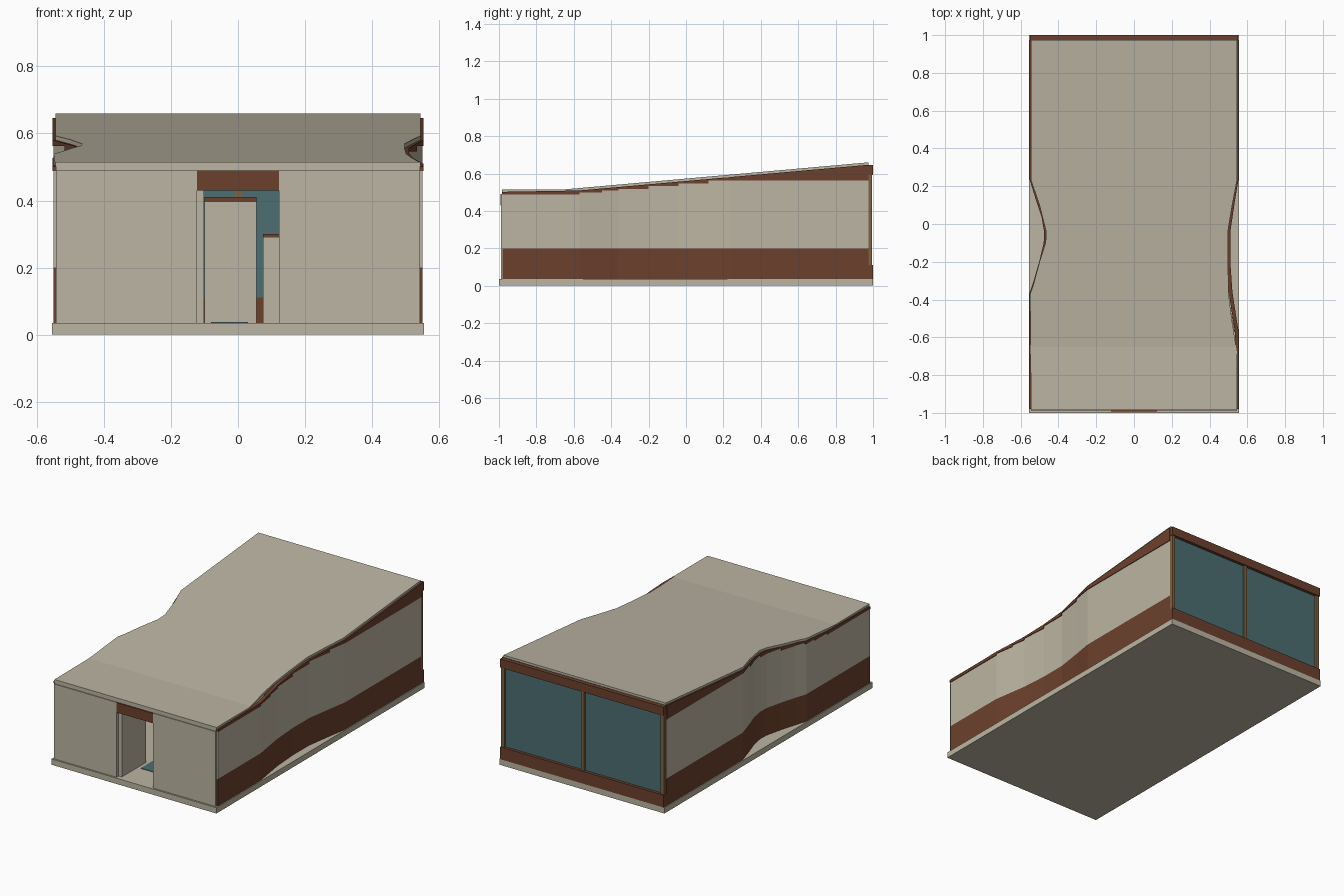
import bpy, bmesh

if "Cube" in bpy.data.objects:
    bpy.data.objects.remove(bpy.data.objects["Cube"])


def material(name, rgb):
    m = bpy.data.materials.new(name)
    lin = [((c / 255 + 0.055) / 1.055) ** 2.4 for c in rgb]
    m.diffuse_color = (*lin, 1)
    m.use_nodes = True
    m.node_tree.nodes["Principled BSDF"].inputs["Base Color"].default_value = m.diffuse_color
    return m


BEIGE = material("beige plaster", (188, 181, 163))
BROWN = material("brown cladding", (108, 64, 45))
TEAL = material("teal glass", (76, 110, 113))
TAN = material("tan timber", (128, 98, 64))


def finish(name, bm, mat):
    bmesh.ops.recalc_face_normals(bm, faces=bm.faces)
    me = bpy.data.meshes.new(name)
    bm.to_mesh(me)
    bm.free()
    me.materials.append(mat)
    ob = bpy.data.objects.new(name, me)
    bpy.context.collection.objects.link(ob)
    return ob


def loft(name, sections, mat):
    """Join four-cornered sections into a closed solid."""
    bm = bmesh.new()
    rings = [[bm.verts.new(p) for p in s] for s in sections]
    for a, b in zip(rings, rings[1:]):
        for i in range(4):
            j = (i + 1) % 4
            bm.faces.new((a[i], a[j], b[j], b[i]))
    bm.faces.new(rings[0])
    bm.faces.new(rings[-1])
    return finish(name, bm, mat)


def box(name, x0, x1, y0, y1, z0, z1, mat):
    return loft(name, [[(x0, y, z0), (x1, y, z0), (x1, y, z1), (x0, y, z1)]
                       for y in (y0, y1)], mat)


def lerp(path, y):
    """x of a (y, x) path at y."""
    for (ya, xa), (yb, xb) in zip(path, path[1:]):
        if ya <= y <= yb:
            return xa + (xb - xa) * (y - ya) / (yb - ya)
    return path[0][1] if y < path[0][0] else path[-1][1]


def roof_top(y):
    return 0.515 + max(0, y + 0.65) * 0.145 / 1.63


# Plan curves as (y, distance from the centre line)
WALL_R = [(-0.98, 0.55), (-0.57, 0.55), (-0.45, 0.531), (-0.36, 0.517), (-0.2, 0.506),
          (-0.04, 0.506), (0.12, 0.53), (0.24, 0.55), (0.975, 0.55)]
WALL_L = [(-0.98, 0.55), (-0.37, 0.55), (-0.3, 0.527), (-0.2, 0.498), (-0.1, 0.474),
          (-0.04, 0.472), (0.04, 0.486), (0.12, 0.513), (0.24, 0.55), (0.975, 0.55)]
ROOF_R = [(-0.985, 0.545), (-0.68, 0.545), (-0.5, 0.517), (-0.38, 0.502), (-0.2, 0.497),
          (-0.04, 0.497), (0.1, 0.52), (0.23, 0.545), (0.975, 0.545)]
ROOF_L = [(-0.985, 0.545), (-0.37, 0.55), (-0.33, 0.535), (-0.2, 0.5), (-0.1, 0.468),
          (-0.04, 0.465), (0.1, 0.5), (0.23, 0.545), (0.975, 0.545)]
# Stepped upper edge of the plaster as (start y, height)
STEPS = [(-0.98, 0.488), (-0.57, 0.498), (-0.45, 0.508), (-0.36, 0.518),
         (-0.2, 0.532), (-0.04, 0.547), (0.12, 0.562)]


def step_height(y):
    return [h for s, h in STEPS if y >= s - 1e-6][-1]


def curved_band(name, side, path, bottom, top, out, mat, thick=0.02):
    """Wall band following a plan curve, bottom(mid y, y) and top(mid y, y)."""
    ys = sorted({p[0] for p in path} | {s[0] for s in STEPS})
    sections = []
    for a, b in zip(ys, ys[1:]):
        mid = (a + b) / 2
        for y in (a, b):
            x = lerp(path, y) + out
            zb, zt = bottom(mid, y), top(mid, y)
            sections.append([(side * (x - thick), y, zb), (side * x, y, zb),
                             (side * x, y, zt), (side * (x - thick), y, zt)])
    ob = loft(name, sections, mat)
    # merge the equal neighbouring sections
    bm = bmesh.new()
    bm.from_mesh(ob.data)
    bmesh.ops.remove_doubles(bm, verts=bm.verts, dist=1e-5)
    bmesh.ops.recalc_face_normals(bm, faces=bm.faces)
    bm.to_mesh(ob.data)
    bm.free()


# Floor slab
box("floor_slab", -0.555, 0.555, -1, 1, 0, 0.035, BEIGE)

# Side walls: brown plinth, plaster, brown fascia under the roof
for label, side, path in (("right", 1, WALL_R), ("left", -1, WALL_L)):
    curved_band(label + "_plinth", side, path, lambda m, y: 0.035, lambda m, y: 0.2, 0, BROWN)
    curved_band(label + "_wall", side, path, lambda m, y: 0.2,
                lambda m, y: step_height(m), 0, BEIGE)
    curved_band(label + "_fascia", side, path, lambda m, y: step_height(m),
                lambda m, y: max(roof_top(y) - 0.013, step_height(m) + 0.002), 0.004, BROWN)

# Roof: flat front strip, then one long slope
ys = sorted({p[0] for p in ROOF_R + ROOF_L} | {-0.65})
loft("roof", [[(-lerp(ROOF_L, y), y, roof_top(y) - 0.014), (lerp(ROOF_R, y), y, roof_top(y) - 0.014),
               (lerp(ROOF_R, y), y, roof_top(y)), (-lerp(ROOF_L, y), y, roof_top(y))]
              for y in ys], BEIGE)

# Front wall with doorway
box("front_wall_left", -0.543, -0.123, -0.99, -0.97, 0.035, 0.49, BEIGE)
box("front_wall_right", 0.123, 0.543, -0.99, -0.97, 0.035, 0.49, BEIGE)
box("front_beam", -0.543, 0.543, -0.985, -0.97, 0.49, 0.503, BEIGE)
box("door_header", -0.123, 0.123, -0.992, -0.97, 0.43, 0.49, BROWN)
box("open_door", -0.123, -0.102, -0.97, -0.74, 0.035, 0.43, BEIGE)

# Interior partition, counter and floor mat
box("partition", -0.1, 0.055, -0.3, -0.26, 0.035, 0.395, BEIGE)
box("partition_cap", -0.1, 0.055, -0.302, -0.258, 0.395, 0.41, BROWN)
box("counter", 0.075, 0.4, -0.1, 0.1, 0.035, 0.29, BEIGE)
box("counter_cap", 0.075, 0.4, -0.102, 0.102, 0.29, 0.3, BROWN)
box("floor_mat", -0.08, 0.03, -0.82, -0.7, 0.035, 0.038, TEAL)

# Glazed back wall
box("back_sill", -0.55, 0.55, 0.97, 1, 0.035, 0.11, BROWN)
box("back_header", -0.55, 0.55, 0.975, 1, 0.592, 0.645, BROWN)
box("back_glass", -0.535, 0.535, 0.972, 0.982, 0.11, 0.592, TEAL)
for label, x in (("left", -0.537), ("middle", 0), ("right", 0.537)):
    box(label + "_mullion", x - 0.011, x + 0.011, 0.968, 0.994, 0.11, 0.592, TAN)
